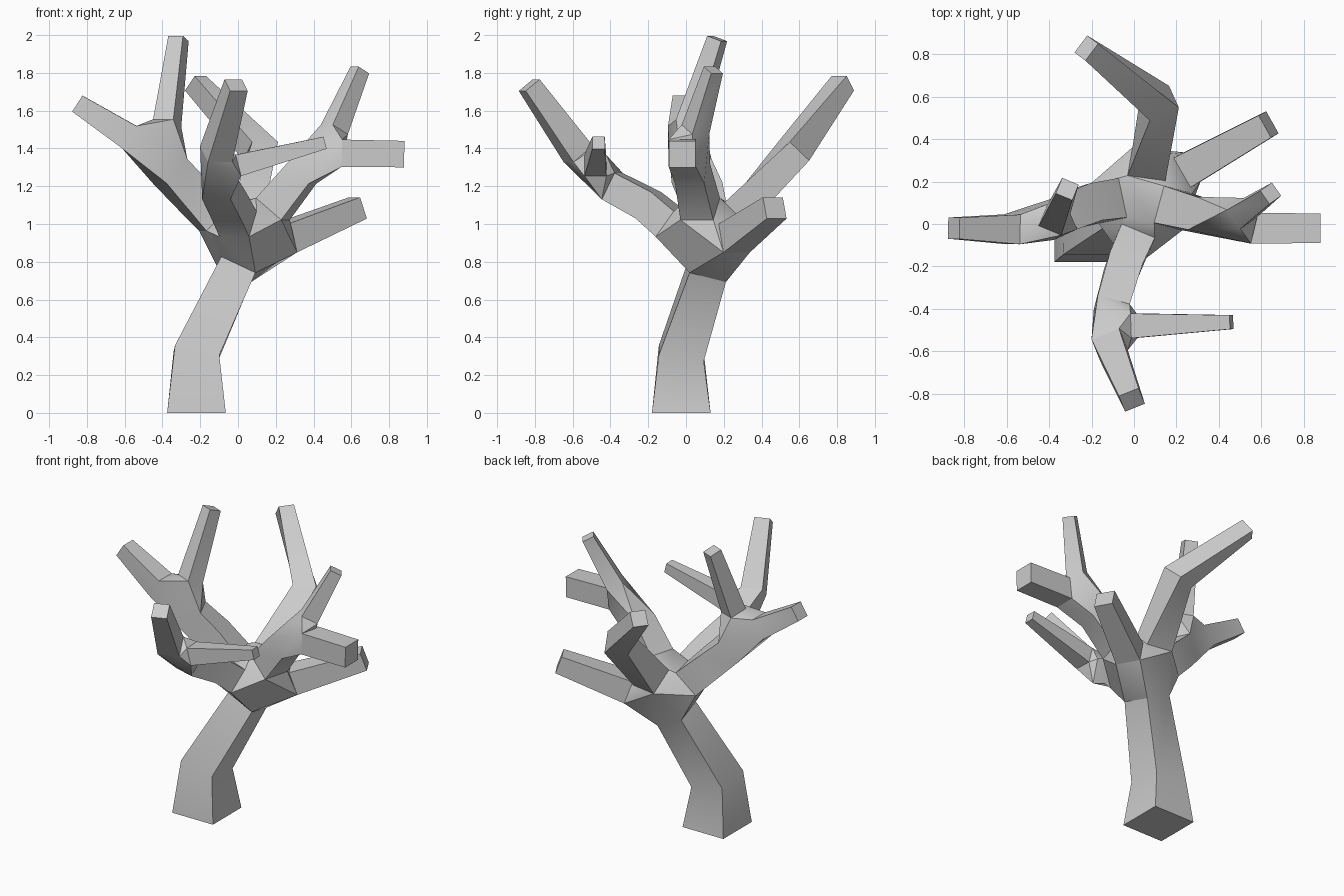
import bpy, bmesh, math
from mathutils import Vector

if "Cube" in bpy.data.objects:
    bpy.data.objects.remove(bpy.data.objects["Cube"])

bm = bmesh.new()


def tube(points, ref=(0, 0, 1), cap_start=False, cap_end=False):
    """Square tube along (x, y, z, half_width) points; returns its rings."""
    pos = [Vector(p[:3]) for p in points]
    rings = []
    for i, p in enumerate(points):
        t = Vector()
        if i > 0:
            t += (pos[i] - pos[i - 1]).normalized()
        if i < len(pos) - 1:
            t += (pos[i + 1] - pos[i]).normalized()
        t.normalize()
        s = Vector(ref).cross(t).normalized()
        u = t.cross(s)
        rings.append([bm.verts.new(pos[i] + (s * a + u * b) * p[3])
                      for a, b in ((-1, -1), (1, -1), (1, 1), (-1, 1))])
    for r0, r1 in zip(rings, rings[1:]):
        for k in range(4):
            n = (k + 1) % 4
            bm.faces.new((r0[k], r0[n], r1[n], r1[k]))
    if cap_start:
        bm.faces.new(rings[0])
    if cap_end:
        bm.faces.new(rings[-1])
    return rings


def junction(*rings):
    """Skin several open tube ends together with a convex hull."""
    verts = [v for r in rings for v in r]
    res = bmesh.ops.convex_hull(bm, input=verts)
    hull = {g for g in res["geom"] if isinstance(g, bmesh.types.BMFace)}
    sets = [set(r) for r in rings]
    inner = [f for f in hull
             if len(f.verts) == 3 and any(set(f.verts) <= s for s in sets)]
    bmesh.ops.delete(bm, geom=inner, context='FACES_ONLY')
    # drop diagonals left across the ring openings
    loose = [e for e in bm.edges if not e.link_faces]
    bmesh.ops.delete(bm, geom=loose, context='EDGES')


# trunk
trunk = tube([(-.22, -.025, 0, .155), (-.22, -.025, .315, .12),
              (-.01, .115, .76, .1)], ref=(0, 1, 0), cap_start=True)

# main limbs leaving the crown of the trunk
low_limb = tube([(.25, .255, .925, .08), (.635, .47, 1.085, .06)], cap_end=True)
right_limb = tube([(.185, .075, 1.08, .09), (.335, .035, 1.265, .08)])
left_limb = tube([(-.12, .11, 1.03, .095), (-.24, .085, 1.155, .092),
                  (-.36, .03, 1.28, .088)])
front_limb = tube([(0, -.08, 1.0, .085), (-.05, -.2, 1.1, .082),
                   (-.105, -.39, 1.2, .078)])
back_limb = tube([(.07, .28, 1.05, .09), (.12, .57, 1.385, .075),
                  (-.225, .83, 1.745, .05)], cap_end=True)

# forked twigs
right_out = tube([(.55, -.02, 1.375, .072), (.88, -.02, 1.37, .07)], cap_end=True)
right_up = tube([(.51, .05, 1.5, .055), (.645, .145, 1.815, .038)], cap_end=True)
left_out = tube([(-.575, -.025, 1.46, .07), (-.85, -.02, 1.637, .05)], cap_end=True)
left_up = tube([(-.375, .02, 1.535, .058), (-.315, .165, 1.982, .042)], cap_end=True)
front_up = tube([(-.115, -.57, 1.37, .07), (-.01, -.83, 1.735, .05)], cap_end=True)
front_side = tube([(0, -.48, 1.31, .058), (.46, -.463, 1.43, .033)], cap_end=True)

# junctions
junction(trunk[-1], low_limb[0], right_limb[0], left_limb[0],
         front_limb[0], back_limb[0])
junction(right_limb[-1], right_out[0], right_up[0])
junction(left_limb[-1], left_out[0], left_up[0])
junction(front_limb[-1], front_up[0], front_side[0])

# close any leftover gaps and orient faces outwards
bmesh.ops.holes_fill(bm, edges=[e for e in bm.edges if e.is_boundary], sides=0)
bmesh.ops.recalc_face_normals(bm, faces=bm.faces[:])

mesh = bpy.data.meshes.new("bare_tree")
bm.to_mesh(mesh)
bm.free()
tree = bpy.data.objects.new("bare_tree", mesh)
bpy.context.collection.objects.link(tree)
bpy.context.view_layer.objects.active = tree
tree.select_set(True)
bpy.ops.object.shade_smooth_by_angle(angle=math.radians(35))
